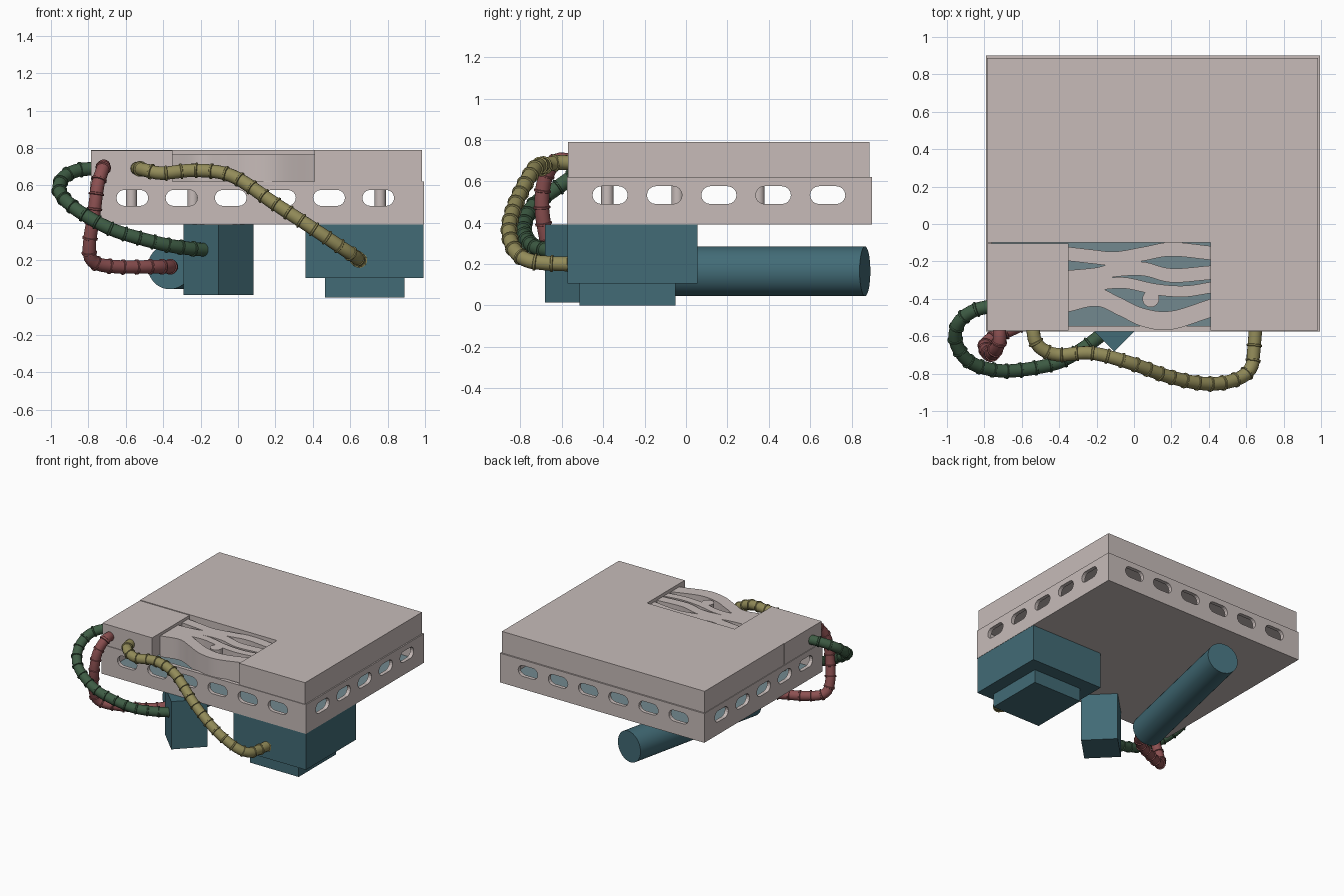
import bpy, bmesh, math
from mathutils import Vector, Matrix

if "Cube" in bpy.data.objects:
    bpy.data.objects.remove(bpy.data.objects["Cube"])


def mat(name, c):
    m = bpy.data.materials.new(name)
    m.diffuse_color = (*c, 1)
    m.use_nodes = True
    m.node_tree.nodes["Principled BSDF"].inputs["Base Color"].default_value = m.diffuse_color
    return m


GREY = mat("warm_grey", (0.57, 0.50, 0.485))
TEAL = mat("dark_teal", (0.054, 0.147, 0.181))
FLOOR = mat("pale_blue_grey", (0.17, 0.25, 0.275))
RED = mat("dull_red", (0.262, 0.080, 0.082))
GREEN = mat("dark_green", (0.048, 0.107, 0.058))
OLIVE = mat("olive_yellow", (0.29, 0.26, 0.10))


def finish(name, bm, m, smooth=False):
    bmesh.ops.recalc_face_normals(bm, faces=bm.faces)
    me = bpy.data.meshes.new(name)
    bm.to_mesh(me)
    bm.free()
    ob = bpy.data.objects.new(name, me)
    bpy.context.collection.objects.link(ob)
    me.materials.append(m)
    if smooth:
        bpy.ops.object.select_all(action='DESELECT')
        bpy.context.view_layer.objects.active = ob
        ob.select_set(True)
        bpy.ops.object.shade_smooth_by_angle(angle=math.radians(35))
    return ob


def prism(name, pts, z0, z1, m, smooth=False):
    """Outline in x and y, extruded from z0 to z1."""
    bm = bmesh.new()
    f = bm.faces.new([bm.verts.new((x, y, z0)) for x, y in pts])
    g = bmesh.ops.extrude_face_region(bm, geom=[f])
    bmesh.ops.translate(bm, vec=(0, 0, z1 - z0),
                        verts=[v for v in g["geom"] if isinstance(v, bmesh.types.BMVert)])
    return finish(name, bm, m, smooth)


def box(name, x0, x1, y0, y1, z0, z1, m):
    return prism(name, [(x0, y0), (x1, y0), (x1, y1), (x0, y1)], z0, z1, m)


def rod(name, a, b, r, m, n=40):
    a, b = Vector(a), Vector(b)
    d = b - a
    bm = bmesh.new()
    M = Matrix.Translation((a + b) / 2) @ d.to_track_quat('Z', 'Y').to_matrix().to_4x4()
    bmesh.ops.create_cone(bm, cap_ends=True, segments=n, radius1=r, radius2=r,
                          depth=d.length, matrix=M)
    return finish(name, bm, m, True)


def spline(pts, n=12):
    """Catmull-Rom curve through the points."""
    p = [Vector(q) for q in pts]
    p = [2 * p[0] - p[1]] + p + [2 * p[-1] - p[-2]]
    out = []
    for i in range(1, len(p) - 2):
        a, b, c, d = p[i - 1:i + 3]
        for k in range(n):
            t = k / n
            out.append(0.5 * (2 * b + (c - a) * t + (2 * a - 5 * b + 4 * c - d) * t * t
                              + (3 * b - a - 3 * c + d) * t ** 3))
    return out + [p[-2]]


def subtract(ob, cutter):
    mod = ob.modifiers.new("cut", 'BOOLEAN')
    mod.operation, mod.solver, mod.object = 'DIFFERENCE', 'EXACT', cutter
    bpy.context.view_layer.objects.active = ob
    bpy.ops.object.modifier_apply(modifier=mod.name)
    bpy.data.objects.remove(cutter)


def slots(centres, along_x):
    """Row of rounded slot cutters passing right through the housing."""
    bm = bmesh.new()
    r, half = 0.043, 0.085
    for c in centres:
        prof = []
        for side in (1, -1):
            for k in range(9):
                a = side * math.pi / 2 * 1 - math.pi / 2 + (k / 8 - 0.5) * math.pi
                prof.append((c + side * (half - r) + r * math.cos(a), 0.533 + r * math.sin(a)))
        if along_x:
            vs = [bm.verts.new((-1.2, u, z)) for u, z in prof]
            move = (2.4, 0, 0)
        else:
            vs = [bm.verts.new((u, -1.2, z)) for u, z in prof]
            move = (0, 2.4, 0)
        g = bmesh.ops.extrude_face_region(bm, geom=[bm.faces.new(vs)])
        bmesh.ops.translate(bm, vec=move,
                            verts=[v for v in g["geom"] if isinstance(v, bmesh.types.BMVert)])
    ob = finish("slot_cutter", bm, GREY)
    ob.hide_render = True
    return ob


# Lower housing: open tray with slotted walls
housing = box("lower_housing", -0.79, 0.995, -0.575, 0.9, 0.39, 0.62, GREY)
inner = box("hollow_cutter", -0.76, 0.965, -0.545, 0.87, 0.41, 0.7, GREY)
subtract(housing, inner)
subtract(housing, slots([-0.565 + 0.263 * i for i in range(6)], False))
subtract(housing, slots([-0.367 + 0.263 * i for i in range(5)], True))
box("inner_floor", -0.76, 0.965, -0.545, 0.87, 0.405, 0.418, FLOOR)
for x, y in ((-0.57, -0.38), (0.76, -0.04), (-0.24, 0.35)):
    rod("inner_post", (x, y, 0.41), (x, y, 0.63), 0.03, GREY, 20)

# Upper slab with a notch for the grille, and a separate corner block
prism("upper_slab", [(-0.785, -0.1), (0.41, -0.1), (0.41, -0.57), (0.985, -0.57),
                     (0.985, 0.888), (-0.785, 0.888)], 0.62, 0.79, GREY)
box("corner_block", -0.785, -0.35, -0.57, -0.104, 0.62, 0.787, GREY)

# Wavy grille strips: centre line points and width
waves = [
    (((-0.35, -0.16), (-0.22, -0.175), (-0.1, -0.185), (0.05, -0.16), (0.2, -0.135), (0.41, -0.155)), 0.075),
    (((-0.35, -0.285), (-0.2, -0.27), (-0.1, -0.245), (0.05, -0.24), (0.2, -0.275), (0.41, -0.26)), 0.075),
    (((-0.35, -0.34), (-0.2, -0.325), (-0.05, -0.315), (0.12, -0.35), (0.27, -0.36), (0.41, -0.34)), 0.06),
    (((-0.35, -0.42), (-0.2, -0.39), (-0.08, -0.44), (0.05, -0.50), (0.2, -0.515), (0.41, -0.45)), 0.10),
]
for pts, w in waves:
    line = spline([(x, y, 0) for x, y in pts], 8)
    prism("grille_wave", [(p.x, p.y - w / 2) for p in line]
          + [(p.x, p.y + w / 2) for p in reversed(line)], 0.60, 0.765, GREY, True)
rod("grille_knot", (0.09, -0.40, 0.60), (0.09, -0.40, 0.765), 0.045, GREY, 24)

# Equipment hanging below
box("large_tank", 0.36, 0.993, -0.572, 0.055, 0.105, 0.392, TEAL)
box("tank_foot", 0.465, 0.89, -0.515, -0.05, 0, 0.105, TEAL)
cx, cy, h = -0.105, -0.495, 0.187
prism("turned_box", [(cx, cy - h), (cx + h, cy), (cx, cy + h), (cx - h, cy)], 0.015, 0.392, TEAL)
rod("cylinder_tank", (-0.365, -0.28, 0.165), (-0.11, 0.865, 0.165), 0.12, TEAL)


def hose(name, pts, m, r=0.035, n=16):
    """Ribbed tube swept along a spline, one raised rib per segment."""
    line = spline(pts)
    dist = [0]
    for a, b in zip(line, line[1:]):
        dist.append(dist[-1] + (b - a).length)

    def at(s):
        s = min(max(s, 0), dist[-1])
        i = 0
        while i < len(dist) - 2 and dist[i + 1] < s:
            i += 1
        t = (s - dist[i]) / (dist[i + 1] - dist[i])
        return line[i].lerp(line[i + 1], t)

    count = round(dist[-1] / 0.083)
    step = dist[-1] / count
    stations = []
    for i in range(count):
        stations += [((i + f) * step, r * k) for f, k in
                     ((0, 1), (0.3, 1.03), (0.6, 1.03), (0.84, 1.04), (0.87, 1.2), (0.97, 1.2))]
    stations.append((dist[-1], r))
    bm = bmesh.new()
    rings, side = [], None
    for s, rad in stations:
        t = (at(s + 0.02) - at(s - 0.02)).normalized()
        if side is None:
            side = t.orthogonal()
        side = (side - t * side.dot(t)).normalized()
        up = t.cross(side)
        rings.append([bm.verts.new(at(s) + rad * (side * math.cos(2 * math.pi * k / n)
                                                  + up * math.sin(2 * math.pi * k / n)))
                      for k in range(n)])
    for a, b in zip(rings, rings[1:]):
        for k in range(n):
            j = (k + 1) % n
            bm.faces.new((a[k], a[j], b[j], b[k]))
    bm.faces.new(rings[0])
    bm.faces.new(rings[-1])
    finish(name, bm, m, True)


# Hoses from the corner block to the equipment
hose("yellow_hose", [(-0.54, -0.56, 0.69), (-0.53, -0.62, 0.69), (-0.49, -0.67, 0.68), (-0.4, -0.70, 0.665),
                     (-0.23, -0.69, 0.68), (-0.03, -0.74, 0.65), (0.2, -0.82, 0.50), (0.4, -0.855, 0.37),
                     (0.55, -0.83, 0.27), (0.625, -0.77, 0.22), (0.64, -0.68, 0.205), (0.65, -0.56, 0.20)], OLIVE)
hose("green_hose", [(-0.77, -0.44, 0.69), (-0.86, -0.465, 0.68), (-0.935, -0.525, 0.64), (-0.955, -0.62, 0.57),
                    (-0.90, -0.72, 0.50), (-0.80, -0.77, 0.43), (-0.65, -0.785, 0.355), (-0.42, -0.745, 0.29),
                    (-0.28, -0.67, 0.265), (-0.17, -0.59, 0.255)], GREEN)
hose("red_hose", [(-0.72, -0.56, 0.70), (-0.72, -0.63, 0.695), (-0.75, -0.685, 0.60), (-0.77, -0.695, 0.45),
                  (-0.795, -0.66, 0.27), (-0.77, -0.62, 0.19), (-0.65, -0.56, 0.165), (-0.45, -0.46, 0.165),
                  (-0.365, -0.36, 0.165), (-0.355, -0.27, 0.165)], RED)
